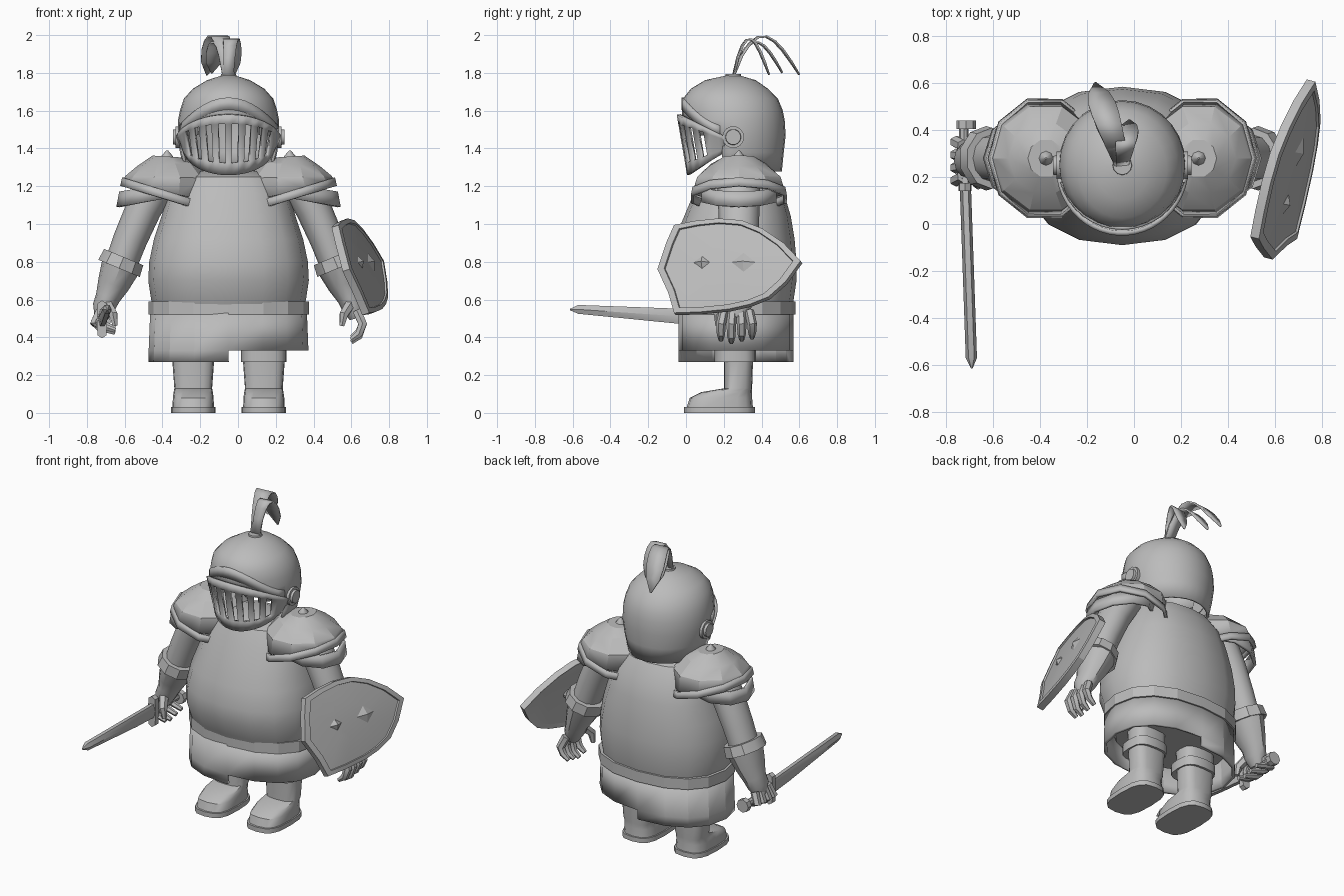
import bpy, bmesh, math
from mathutils import Vector

old = bpy.data.objects.get("Cube")
if old:
    bpy.data.objects.remove(old, do_unlink=True)

CX = -0.05   # centre line of the body
grey = bpy.data.materials.new("steel_grey")
grey.use_nodes = True
COLOUR = (0.5, 0.5, 0.5, 1)
grey.diffuse_color = COLOUR
grey.node_tree.nodes["Principled BSDF"].inputs["Base Color"].default_value = COLOUR


def build(name, verts, faces, thick=0, angle=35):
    """Make an object with clean normals, optional thickness and sharp-edge smoothing."""
    bm = bmesh.new()
    vs = [bm.verts.new(v) for v in verts]
    for f in faces:
        bm.faces.new([vs[i] for i in f])
    loose = [v for v in bm.verts if not v.link_faces]
    bmesh.ops.delete(bm, geom=loose, context='VERTS')
    bmesh.ops.recalc_face_normals(bm, faces=bm.faces)
    me = bpy.data.meshes.new(name)
    bm.to_mesh(me)
    bm.free()
    me.materials.append(grey)
    ob = bpy.data.objects.new(name, me)
    bpy.context.collection.objects.link(ob)
    if thick:
        mod = ob.modifiers.new("thickness", 'SOLIDIFY')
        mod.thickness, mod.offset = thick, 0
    bpy.ops.object.select_all(action='DESELECT')
    bpy.context.view_layer.objects.active = ob
    ob.select_set(True)
    bpy.ops.object.shade_smooth_by_angle(angle=math.radians(angle))
    return ob


def ring(c, rx, ry, n=12, power=2, u=(1, 0, 0), v=(0, 1, 0)):
    """Superellipse of n points round c, in the plane of u and v."""
    pts = []
    for i in range(n):
        a = math.tau * i / n
        x, y = [math.copysign(abs(t) ** (2 / power), t) for t in (math.cos(a), math.sin(a))]
        pts.append(Vector(c) + Vector(u) * x * rx + Vector(v) * y * ry)
    return pts


def loft(name, rings, caps=("first", "last"), keep=None, **kw):
    """Skin a list of rings; keep() may leave out faces by their centre."""
    n = len(rings[0])
    verts = [p for r in rings for p in r]
    faces = [(k * n + i, k * n + (i + 1) % n, (k + 1) * n + (i + 1) % n, (k + 1) * n + i)
             for k in range(len(rings) - 1) for i in range(n)]
    if keep:
        faces = [f for f in faces if keep(sum((verts[i] for i in f), Vector()) / 4)]
    if "first" in caps:
        faces.append(tuple(range(n)))
    if "last" in caps:
        faces.append(tuple(range(len(verts) - n, len(verts))))
    return build(name, verts, faces, **kw)


def tube(name, pts, radii, n=10, flat=1, **kw):
    """Tapered limb along a path; flat widens it along y."""
    pts = [Vector(p) for p in pts]
    rings = []
    for i, p in enumerate(pts):
        d = (pts[min(i + 1, len(pts) - 1)] - pts[max(i - 1, 0)]).normalized()
        u = (Vector((0, 1, 0)) - d * d.y).normalized()
        rings.append(ring(p, radii[i] * flat, radii[i], n, u=u, v=d.cross(u)))
    return loft(name, rings, **kw)


def body_ring(z, rx, y0, y1, power=2.3):
    return ring((CX, (y0 + y1) / 2, z), rx, (y1 - y0) / 2, 16, power)


# Torso, belt and skirt
loft("torso", [body_ring(*r) for r in (
    (0.4, 0.36, 0.03, 0.53), (0.6, 0.41, -0.05, 0.57), (0.7, 0.425, -0.09, 0.585),
    (0.8, 0.42, -0.09, 0.585), (0.92, 0.395, -0.06, 0.575), (1.04, 0.355, -0.01, 0.555),
    (1.16, 0.32, 0.04, 0.52), (1.25, 0.26, 0.09, 0.46), (1.28, 0.15, 0.16, 0.38))])
loft("belt", [body_ring(z, r, 0.27 - q, 0.27 + q) for z, r, q in (
    (0.52, 0.4, 0.28), (0.52, 0.425, 0.31), (0.59, 0.425, 0.31), (0.59, 0.4, 0.28))],
    caps=(), angle=15)
loft("skirt", [body_ring(z, r, -0.03, 0.56) for z, r in (
    (0.27, 0.415), (0.33, 0.413), (0.53, 0.405))], caps=(), thick=0.02, angle=15,
    keep=lambda c: c.z > 0.31 or c.x < 0.0)

# Helmet shell with a face opening
helmet = [(1.28, 0.225, 0.25, 0.25), (1.38, 0.25, 0.26, 0.25), (1.47, 0.262, 0.265, 0.255),
          (1.55, 0.26, 0.265, 0.25), (1.6, 0.25, 0.26, 0.245), (1.66, 0.23, 0.245, 0.235),
          (1.71, 0.185, 0.2, 0.23), (1.755, 0.11, 0.13, 0.235), (1.78, 0.03, 0.03, 0.25)]
loft("helmet", [ring((CX, c, z), rx, ry, 28) for z, rx, ry, c in helmet], caps=("last",),
     thick=0.015, keep=lambda c: c.z > 1.56 or c.y > 0.17 or (c.z > 1.47 and c.y > 0.03))
loft("plume_socket", [ring((CX, 0.25, z), r, r) for z, r in ((1.76, 0.045), (1.795, 0.04))])


def face_strip(name, cols, span, top, bottom, rows, slit, thick):
    """Curved plate round the face; top and bottom give (z, rx, ry) by angle cosine."""
    verts, faces = [], []
    for j in range(cols + 1):
        a = math.radians(span) * (2 * j / cols - 1)
        hi, lo = Vector(top(math.cos(a))), Vector(bottom(math.cos(a)))
        for t in rows:
            z, rx, ry = lo.lerp(hi, t)
            verts.append(Vector((CX + rx * math.sin(a), 0.25 - ry * math.cos(a), z)))
    m = len(rows)
    for j in range(cols):
        for k in range(m - 1):
            if not slit(j, k):
                faces.append((j * m + k, (j + 1) * m + k, (j + 1) * m + k + 1, j * m + k + 1))
    build(name, verts, faces, thick)


face_strip("visor", 21, 80, lambda c: (1.44 + 0.14 * c, 0.275, 0.29),
           lambda c: (1.41 - 0.15 * c, 0.235, 0.235), (0, 0.2, 0.85, 1),
           lambda j, k: k == 1 and j % 2 and 2 < j < 18, 0.02)
face_strip("brow_band", 16, 75, lambda c: (1.51 + 0.16 * c ** 2, 0.262, 0.266),
           lambda c: (1.46 + 0.145 * c ** 2, 0.266, 0.266), (0, 1), lambda j, k: False, 0.018)

# Three plume feathers sweeping back
for i, (tx, ty, tz, top, w) in enumerate(((-0.165, 0.6, 1.79, 1.995, 0.05),
                                          (-0.14, 0.51, 1.8, 1.96, 0.045),
                                          (-0.02, 0.44, 1.79, 1.98, 0.04))):
    verts, start, end = [], Vector((CX, 0.25, 1.78)), Vector((tx, ty, tz))
    for k in range(9):
        t = k / 8
        p = start.lerp(end, t)
        p.z += (top - 1.785) * math.sin(math.pi * t ** 0.85)
        half = w * (0.55 + 0.9 * t) * (1 - t ** 7) + 0.004
        across = Vector((half, 0.1 * half, 0))
        verts += [p - across, p + across]
    build(f"plume_feather_{i + 1}", verts,
          [(2 * k, 2 * k + 1, 2 * k + 3, 2 * k + 2) for k in range(8)], 0.01)

for s, side in ((-1, "right"), (1, "left")):
    def P(dx, y, z):
        return Vector((CX + s * dx, y, z))

    def tilted(inner, outer, ry, n=10):
        a, b = P(inner[0], 0.28, inner[1]), P(outer[0], 0.28, outer[1])
        return ring((a + b) / 2, (b - a).length / 2, ry, n, 2, u=(b - a).normalized())

    # Helmet hinges
    loft(f"{side}_hinge", [ring(P(dx, 0.25, 1.46), r, r, 14, u=(0, 1, 0), v=(0, 0, 1)) for dx, r in (
        (0.24, 0.058), (0.28, 0.058), (0.28, 0.042), (0.295, 0.04))])

    # Layered shoulder armour
    loft(f"{side}_shoulder_plate", [tilted(*r) for r in (
        ((0.25, 1.345), (0.40, 1.355), 0.08), ((0.18, 1.32), (0.48, 1.30), 0.15),
        ((0.11, 1.24), (0.54, 1.25), 0.225), ((0.11, 1.12), (0.56, 1.22), 0.245))],
        caps=("first",), thick=0.015, angle=20)
    loft(f"{side}_shoulder_band", [tilted((0.10, 1.06), (0.565, 1.2), 0.258),
                                   tilted((0.10, 1.1), (0.555, 1.245), 0.25)], caps=(), thick=0.018)
    loft(f"{side}_lower_band", [tilted((0.2, 1.16), (0.585, 1.09), 0.2),
                                tilted((0.2, 1.24), (0.57, 1.17), 0.2)], caps=(), thick=0.018)
    loft(f"{side}_shoulder_stud", [ring(P(0.325, 0.28, z), r, r, 8) for z, r in (
        (1.33, 0.035), (1.36, 0.03), (1.39, 0.004))])

    # Arm, cuff and gauntlet
    tube(f"{side}_arm", [P(0.36, 0.28, 1.24), P(0.45, 0.28, 1.08), P(0.52, 0.28, 0.92),
                         P(0.58, 0.28, 0.76)], [0.1, 0.095, 0.09, 0.085], 12, 1.15)
    tube(f"{side}_cuff", [P(0.555, 0.28, 0.825), P(0.58, 0.28, 0.765)], [0.118, 0.125], 10, 1.1)
    tube(f"{side}_gauntlet", [P(0.57, 0.28, 0.78), P(0.61, 0.28, 0.68), P(0.64, 0.28, 0.61),
                              P(0.66, 0.27, 0.56), P(0.675, 0.27, 0.5)],
         [0.105, 0.085, 0.065, 0.06, 0.035], 12, 1.25)
    grip = 0.05 if s < 0 else 0
    for i in range(4):
        y = 0.185 + 0.055 * i
        low = 0.375 + grip + 0.012 * abs(i - 1)
        tube(f"{side}_finger_{i + 1}", [P(0.68, 0.27 + (y - 0.27) * 0.8, 0.54), P(0.71, y, 0.47),
                                        P(0.69, y, low + 0.03), P(0.65 - grip, y, low)],
             [0.026, 0.026, 0.022, 0.014], 6)
    tube(f"{side}_thumb", [P(0.64, 0.22, 0.57), P(0.61, 0.17, 0.52), P(0.6, 0.17, 0.46)],
         [0.03, 0.026, 0.014], 6)

    # Legs and boots
    def foot(z, y0, y1, hw):
        return ring(P(0.187, (y0 + y1) / 2, z), hw, (y1 - y0) / 2, 16, 3)

    loft(f"{side}_sole", [foot(0, -0.01, 0.365, 0.118), foot(0.03, -0.01, 0.365, 0.118)])
    loft(f"{side}_boot", [foot(*r) for r in (
        (0.02, 0.0, 0.355, 0.11), (0.08, 0.02, 0.35, 0.108), (0.11, 0.08, 0.35, 0.104),
        (0.13, 0.2, 0.35, 0.1), (0.28, 0.2, 0.355, 0.111), (0.5, 0.19, 0.36, 0.115))])
    loft(f"{side}_leg_cuff", [foot(0.27, 0.15, 0.37, 0.12), foot(0.33, 0.15, 0.37, 0.12)])

# Sword held forward in the right hand
blade = [(0.2, 0.5, 0.05), (-0.04, 0.512, 0.046), (-0.57, 0.548, 0.027), (-0.615, 0.547, 0.004)]
loft("sword_blade", [ring((-0.72 + (0.2 - y) * 0.035, y, z), min(0.024, h), h, 6, v=(0, 0, 1))
                     for y, z, h in blade])


def bar(name, x, z, hx, hz, y0, y1, power=2):
    loft(name, [ring((x, y, z), hx, hz, 8, power, v=(0, 0, 1)) for y in (y0, y1)])


bar("sword_handle", -0.725, 0.49, 0.02, 0.022, 0.16, 0.41)
bar("sword_guard", -0.72, 0.495, 0.028, 0.1, 0.14, 0.175, 4)
bar("sword_pommel", -0.715, 0.485, 0.042, 0.042, 0.405, 0.44)

# Shield on the left arm, leaning in at the top
outline = [(-0.148, 0.757), (-0.1, 0.9), (-0.06, 0.99), (0.05, 1.012), (0.175, 1.025), (0.3, 1.015),
           (0.41, 0.97), (0.52, 0.895), (0.61, 0.80), (0.53, 0.69), (0.44, 0.61), (0.34, 0.57),
           (0.23, 0.545), (0.08, 0.53), (-0.06, 0.525), (-0.09, 0.63)]
normal = Vector((1, -0.26, 0.35)).normalized()


def on_shield(y, z, lift=0.0):
    return Vector((0.585 + 0.26 * (y + 0.06) - 0.35 * (z - 0.8), y, z)) + normal * lift


def shield_ring(scale, lift):
    return [on_shield(0.22 + (y - 0.22) * scale, 0.78 + (z - 0.78) * scale, lift) for y, z in outline]


loft("shield", [shield_ring(*r) for r in (
    (0.9, -0.015), (1, -0.025), (1, 0.015), (0.9, 0.02), (0.89, 0.01), (0.4, 0.022))], angle=20)
for name, y, r in (("front", 0.09, 0.065), ("rear", 0.31, 0.1)):
    base = [on_shield(y + a, 0.79 + b, 0.01) for a, b in ((-r, 0), (0, -0.8 * r), (r, 0), (0, 0.8 * r))]
    build(f"shield_{name}_stud", base + [on_shield(y, 0.79, 0.042)],
          [(0, 1, 2, 3)] + [(i, (i + 1) % 4, 4) for i in range(4)], angle=10)
tube("shield_strap", [on_shield(0.28, 0.8, -0.01), (0.53, 0.28, 0.72)], [0.03, 0.03], 8)
